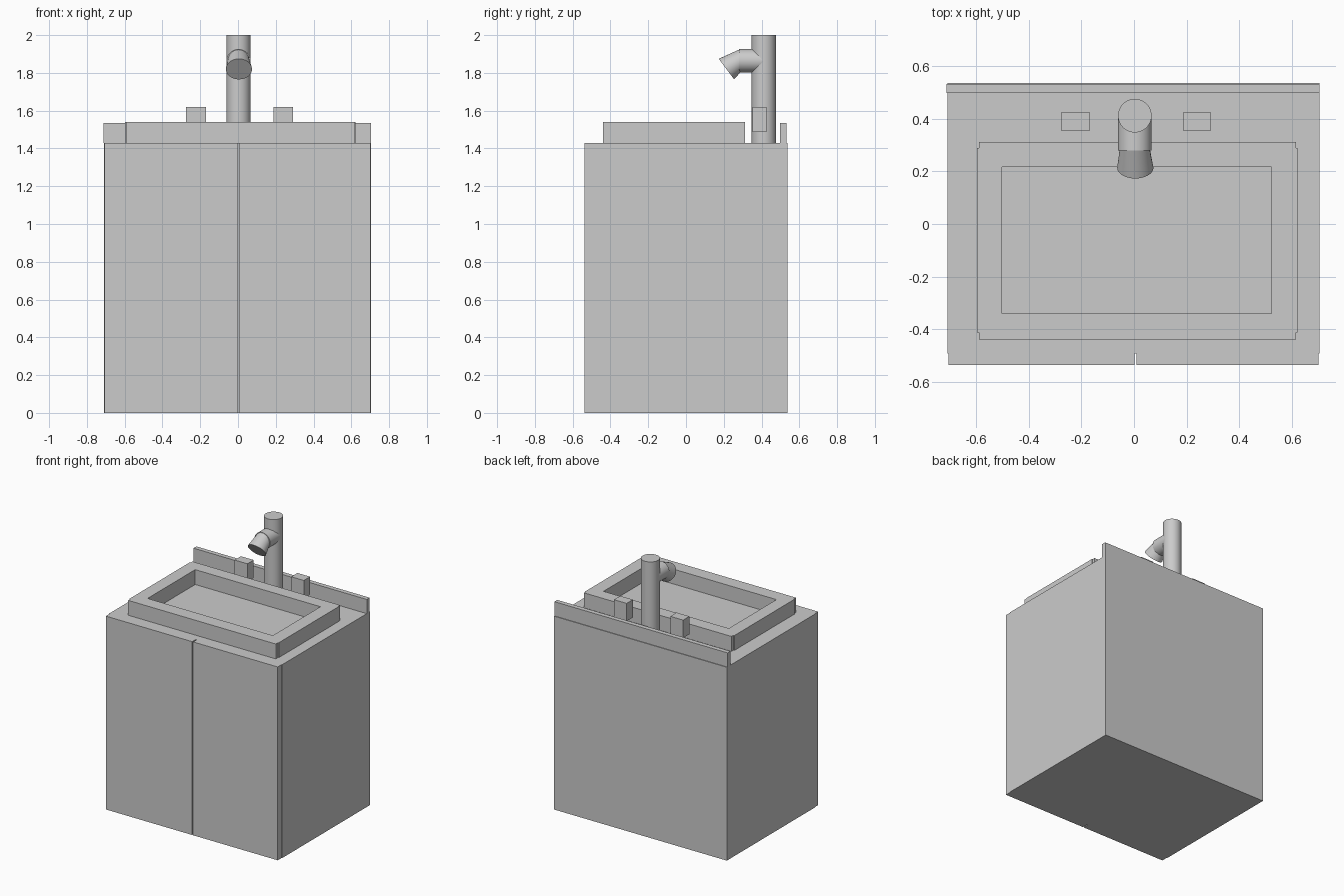
import bpy, bmesh, math
from mathutils import Vector

if "Cube" in bpy.data.objects:
    bpy.data.objects.remove(bpy.data.objects["Cube"])


def finish(name, bm, smooth=False):
    bmesh.ops.recalc_face_normals(bm, faces=bm.faces[:])
    mesh = bpy.data.meshes.new(name)
    bm.to_mesh(mesh)
    bm.free()
    ob = bpy.data.objects.new(name, mesh)
    bpy.context.collection.objects.link(ob)
    if smooth:
        bpy.ops.object.select_all(action='DESELECT')
        ob.select_set(True)
        bpy.context.view_layer.objects.active = ob
        bpy.ops.object.shade_smooth_by_angle(angle=math.radians(30))
    return ob


def box(name, x, y, z):
    bm = bmesh.new()
    bmesh.ops.create_cube(bm, size=1)
    for v in bm.verts:
        v.co = Vector([(r[0] + r[1]) / 2 + c * (r[1] - r[0])
                       for r, c in zip((x, y, z), v.co)])
    return finish(name, bm)


def loft(name, rings, n=32):
    """Capped tube through rings of (centre, x radius, second radius, second axis)."""
    bm = bmesh.new()
    loops = []
    for centre, rx, rv, axis in rings:
        c, v = Vector(centre), Vector(axis).normalized()
        loops.append([bm.verts.new(c + Vector((rx * math.cos(a), 0, 0)) + v * rv * math.sin(a))
                      for a in (2 * math.pi * i / n for i in range(n))])
    for a, b in zip(loops, loops[1:]):
        for i in range(n):
            j = (i + 1) % n
            bm.faces.new((a[i], a[j], b[j], b[i]))
    bm.faces.new(loops[0])
    bm.faces.new(loops[-1])
    return finish(name, bm, True)


def frame(name, outlines, z0, z1):
    """Extruded flat shape, inner outlines become holes."""
    bm = bmesh.new()
    edges = []
    for pts in outlines:
        vs = [bm.verts.new((x, y, z0)) for x, y in pts]
        edges += [bm.edges.new((vs[i - 1], vs[i])) for i in range(len(vs))]
    bmesh.ops.triangle_fill(bm, edges=edges, use_beauty=True)
    ext = bmesh.ops.extrude_face_region(bm, geom=bm.faces[:], use_keep_orig=True)
    for v in ext["geom"]:
        if isinstance(v, bmesh.types.BMVert):
            v.co.z = z1
    return finish(name, bm)


TOP = 1.43

# Cabinet and two doors
box("cabinet_body", (-0.71, 0.705), (-0.492, 0.537), (0, TOP))
for side, x in (("left", (-0.706, 0.001)), ("right", (0.009, 0.701))):
    box(side + "_door", x, (-0.537, -0.492), (0, TOP))

# Backsplash
box("backsplash", (-0.713, 0.705), (0.498, 0.532), (TOP, 1.535))

# Raised basin rim with slightly stepped corners
outer = [(-0.59, -0.44), (0.617, -0.44), (0.617, -0.412), (0.622, -0.412),
         (0.622, 0.29), (0.617, 0.29), (0.617, 0.312), (-0.59, 0.312),
         (-0.59, 0.29), (-0.598, 0.29), (-0.598, -0.412), (-0.59, -0.412)]
inner = [(-0.502, -0.34), (0.523, -0.34), (0.523, 0.217), (-0.502, 0.217)]
frame("basin_rim", [outer, inner], TOP, 1.54)

# Tap handles
for side, x in (("left", (-0.275, -0.17)), ("right", (0.188, 0.291))):
    box(side + "_tap_handle", x, (0.353, 0.426), (1.488, 1.62))

# Faucet post, horizontal spout and flared tip
CX, R = 0.003, 0.064
loft("faucet_post", [((CX, 0.412, z), R, R, (0, 1, 0)) for z in (TOP, 2.0)])
loft("faucet_spout", [((CX, y, 1.864), R, R * 0.97, (0, 0, 1)) for y in (0.412, 0.28)])
loft("faucet_tip", [((CX, 0.287, 1.864), 0.057, 0.062, (0, 0, 1)),
                    ((CX + 0.002, 0.214, 1.82), 0.069, 0.068, (0, -0.6, 0.8))])
